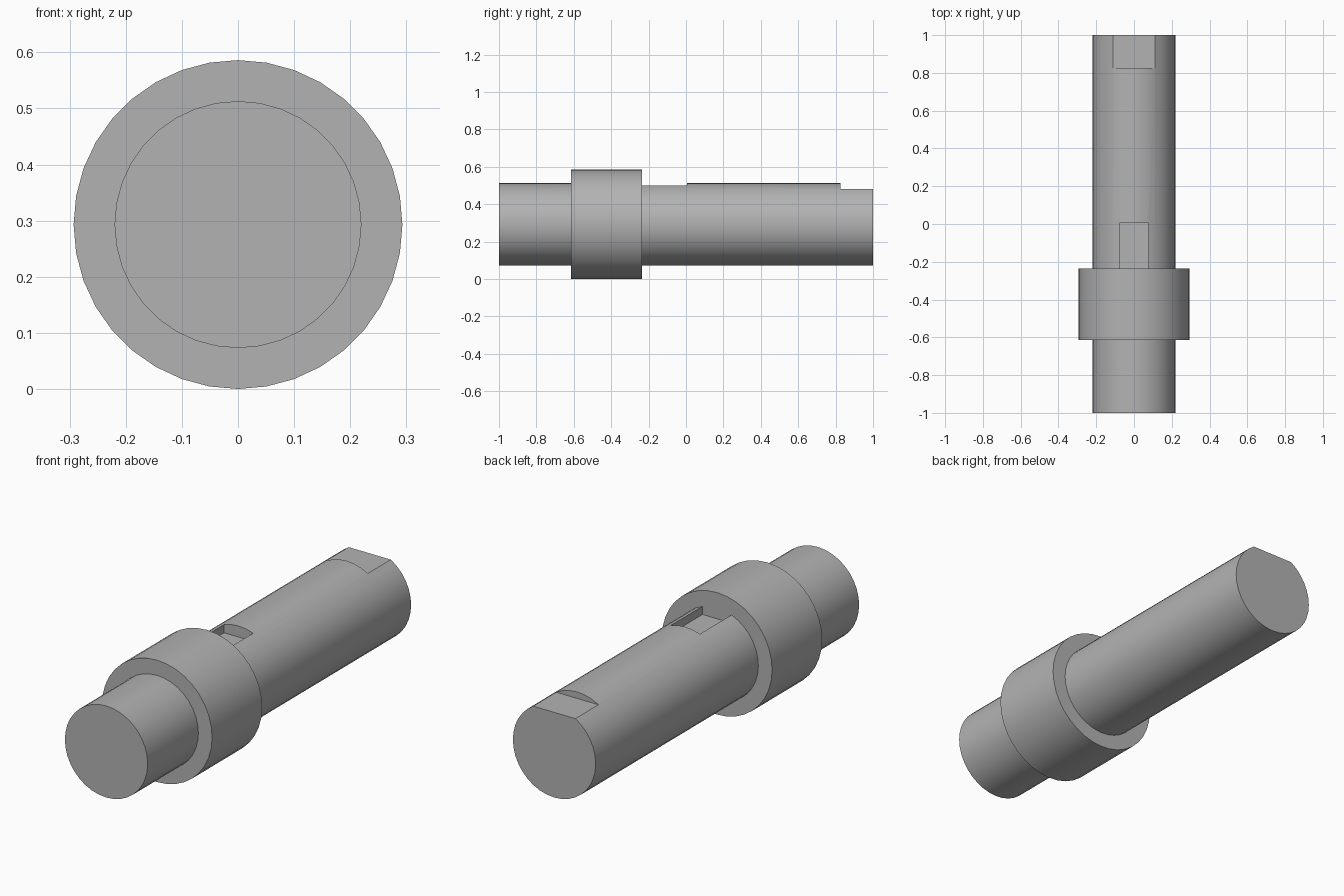
import bpy
import math

cube = bpy.data.objects.get("Cube")
if cube:
    bpy.data.objects.remove(cube, do_unlink=True)

SIDES = 36
SHAFT_R, COLLAR_R = 0.22, 0.293
AXIS_Z = COLLAR_R

steel = bpy.data.materials.new("plain_grey")
steel.use_nodes = True
grey = (0.45, 0.45, 0.45, 1)
steel.diffuse_color = grey
steel.node_tree.nodes["Principled BSDF"].inputs["Base Color"].default_value = grey


def rod(name, radius, y0, y1):
    """Cylinder lying along y, centred on the shaft axis."""
    bpy.ops.mesh.primitive_cylinder_add(
        vertices=SIDES, radius=radius, depth=y1 - y0,
        location=(0, (y0 + y1) / 2, AXIS_Z), rotation=(math.pi / 2, 0, 0))
    obj = bpy.context.object
    obj.name = name
    bpy.ops.object.transform_apply(location=True, rotation=True, scale=True)
    obj.data.materials.append(steel)
    return obj


def cut_box(target, half_width, y0, y1, floor_z):
    """Remove everything above floor_z within the given x and y range."""
    top = AXIS_Z + 2 * SHAFT_R
    bpy.ops.mesh.primitive_cube_add(
        size=1, location=(0, (y0 + y1) / 2, (floor_z + top) / 2))
    cutter = bpy.context.object
    cutter.scale = (2 * half_width, y1 - y0, top - floor_z)
    bpy.ops.object.transform_apply(location=True, rotation=True, scale=True)
    cutter.data.materials.append(steel)
    cutter.hide_render = True
    mod = target.modifiers.new("cut", 'BOOLEAN')
    mod.operation = 'DIFFERENCE'
    mod.solver = 'EXACT'
    mod.object = cutter
    bpy.ops.object.select_all(action='DESELECT')
    bpy.context.view_layer.objects.active = target
    target.select_set(True)
    bpy.ops.object.modifier_apply(modifier=mod.name)
    bpy.data.objects.remove(cutter, do_unlink=True)


# Shaft with a keyway behind the collar and a flat at the rear end
shaft = rod("shaft", SHAFT_R, -1, 1)
cut_box(shaft, 0.077, -0.3, 0.005, 0.46)
cut_box(shaft, 0.4, 0.825, 1.1, 0.482)

# Thick collar
collar = rod("collar", COLLAR_R, -0.615, -0.235)

for obj in (shaft, collar):
    bpy.ops.object.select_all(action='DESELECT')
    bpy.context.view_layer.objects.active = obj
    obj.select_set(True)
    bpy.ops.object.shade_smooth_by_angle(angle=math.radians(25))
